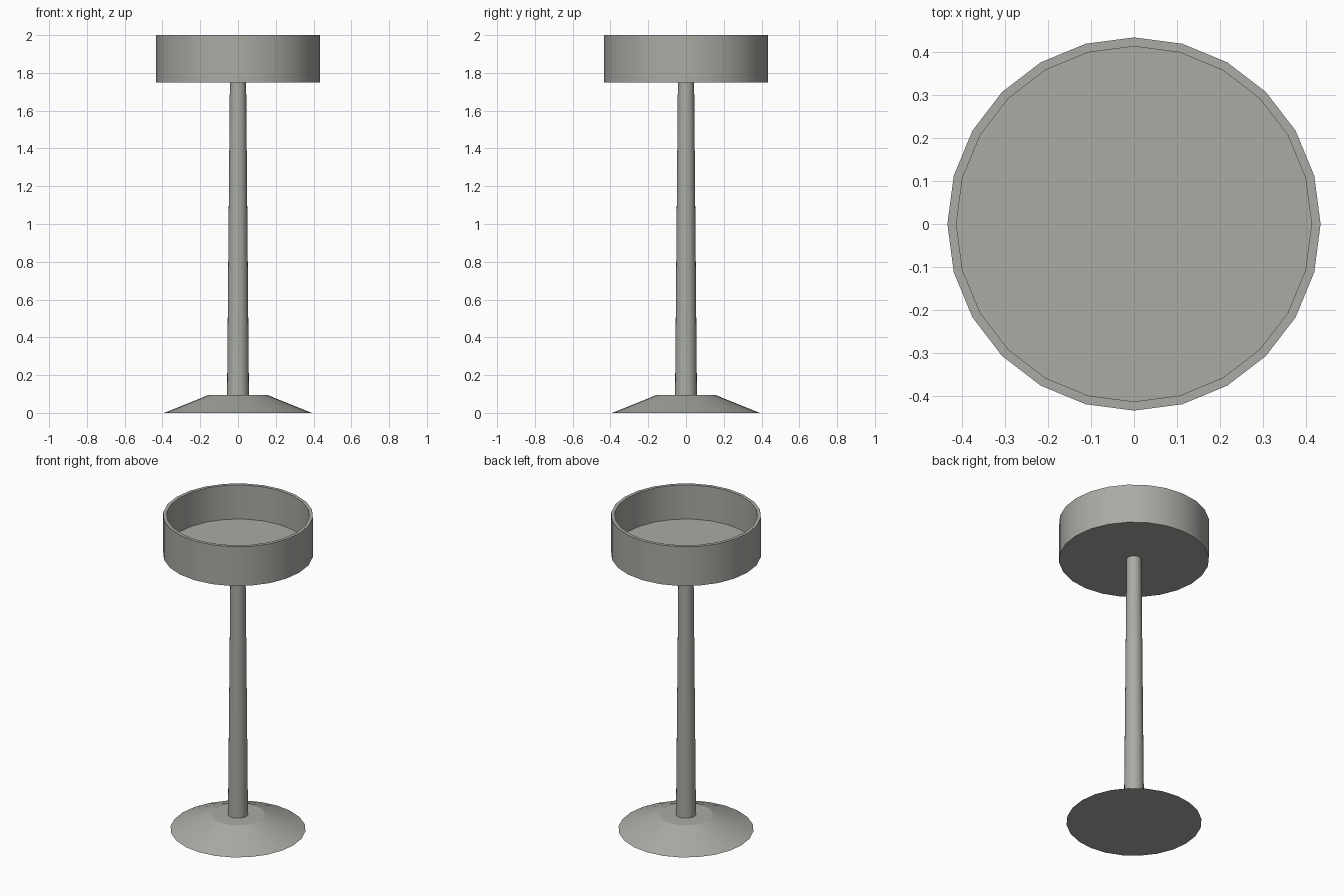
import bpy, bmesh, math

if "Cube" in bpy.data.objects:
    bpy.data.objects.remove(bpy.data.objects["Cube"])

SIDES = 24

# single stone-grey material
stone = bpy.data.materials.new("warm grey")
stone.diffuse_color = (0.40, 0.41, 0.375, 1)
stone.use_nodes = True
stone.node_tree.nodes["Principled BSDF"].inputs["Base Color"].default_value = stone.diffuse_color


def lathe(name, profile):
    """Revolve (radius, z) points; both ends are closed with flat caps."""
    bm = bmesh.new()
    rings = [[bm.verts.new((r * math.cos(2 * math.pi * i / SIDES),
                            r * math.sin(2 * math.pi * i / SIDES), z))
              for i in range(SIDES)] for r, z in profile]
    for a, b in zip(rings, rings[1:]):
        for i in range(SIDES):
            j = (i + 1) % SIDES
            bm.faces.new((a[i], a[j], b[j], b[i]))
    bm.faces.new(rings[0][::-1])
    bm.faces.new(rings[-1])
    bmesh.ops.recalc_face_normals(bm, faces=bm.faces)
    mesh = bpy.data.meshes.new(name)
    bm.to_mesh(mesh)
    bm.free()
    mesh.materials.append(stone)
    obj = bpy.data.objects.new(name, mesh)
    bpy.context.collection.objects.link(obj)
    bpy.ops.object.select_all(action='DESELECT')
    obj.select_set(True)
    bpy.context.view_layer.objects.active = obj
    bpy.ops.object.shade_smooth_by_angle(angle=math.radians(20))
    return obj


# sloped foot
lathe("base", [(0.391, 0), (0.155, 0.095)])
# tapered pole
lathe("pole", [(0.058, 0.09), (0.043, 1.76)])
# open basin: outer wall, rim, inner wall, floor
lathe("basin", [(0.434, 1.75), (0.434, 2.0), (0.413, 2.0), (0.413, 1.783)])
